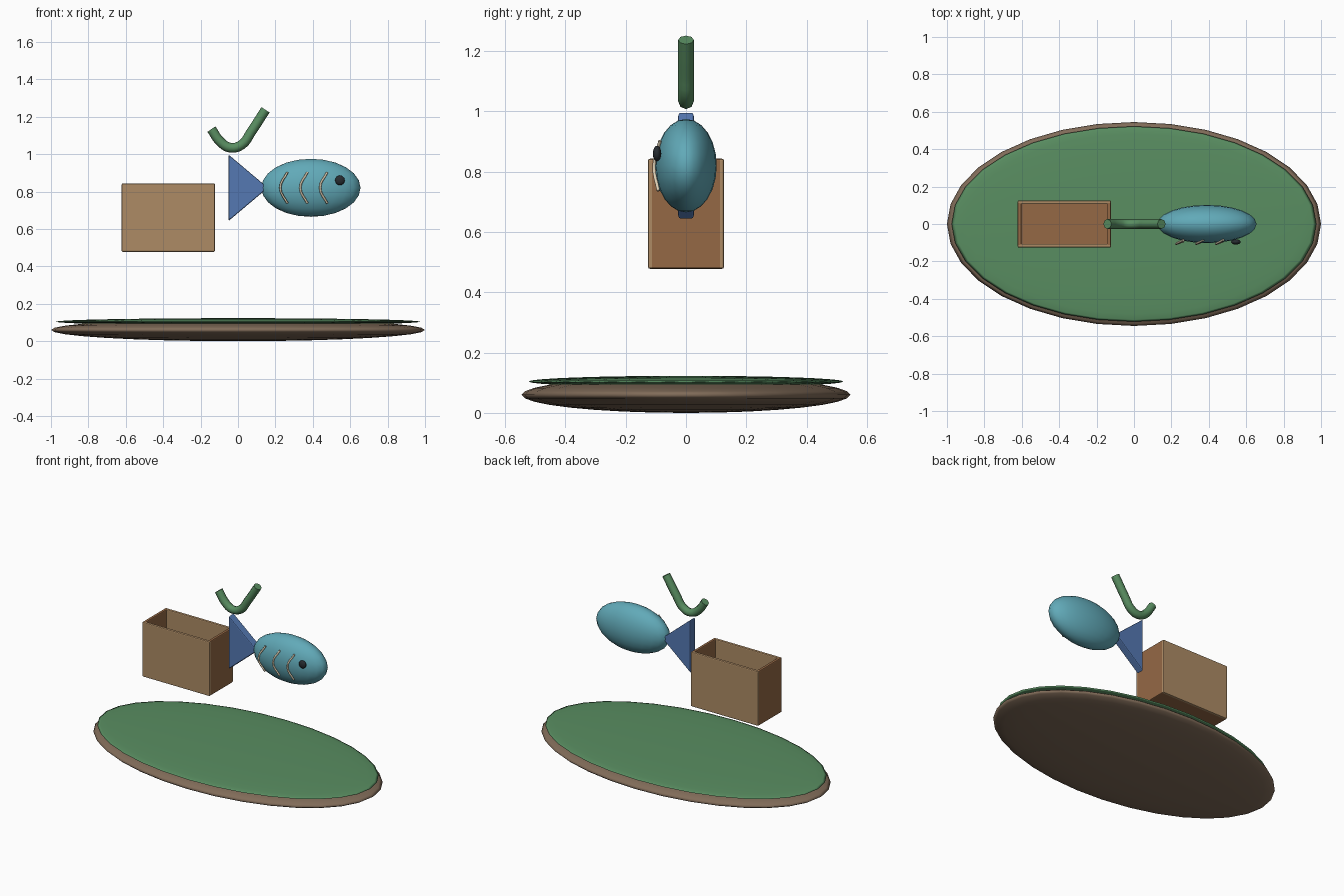
import bpy, bmesh, math

if "Cube" in bpy.data.objects:
    bpy.data.objects.remove(bpy.data.objects["Cube"])


def material(name, rgb):
    m = bpy.data.materials.new(name)
    m.diffuse_color = (*rgb, 1)
    m.use_nodes = True
    m.node_tree.nodes["Principled BSDF"].inputs["Base Color"].default_value = m.diffuse_color
    return m


BROWN = material("soil", (0.22, 0.15, 0.10))
GREEN = material("green", (0.10, 0.27, 0.12))
LIGHT = material("light_wood", (0.42, 0.26, 0.13))
DARK = material("dark_wood", (0.30, 0.14, 0.06))
TEAL = material("teal", (0.12, 0.40, 0.48))
BLUE = material("blue", (0.09, 0.19, 0.45))
CREAM = material("cream", (0.72, 0.62, 0.45))
BLACK = material("black", (0.02, 0.025, 0.03))


def ellipsoid(name, loc, radii, mat, segs=32, rings=16):
    bpy.ops.mesh.primitive_uv_sphere_add(segments=segs, ring_count=rings, location=loc)
    o = bpy.context.object
    o.name, o.scale = name, radii
    bpy.ops.object.transform_apply(location=False, rotation=False, scale=True)
    bpy.ops.object.shade_smooth()
    o.data.materials.append(mat)
    return o


def bevel(o, width):
    b = o.modifiers.new("bevel", 'BEVEL')
    b.width, b.segments = width, 2


def panel(name, lo, hi, mat):
    bpy.ops.mesh.primitive_cube_add(size=1, location=[(a + b) / 2 for a, b in zip(lo, hi)])
    o = bpy.context.object
    o.name, o.scale = name, [b - a for a, b in zip(lo, hi)]
    bpy.ops.object.transform_apply(location=False, rotation=False, scale=True)
    o.data.materials.append(mat)
    bevel(o, 0.006)


def tube(name, pts, radius, mat, res):
    c = bpy.data.curves.new(name, 'CURVE')
    c.dimensions = '3D'
    c.bevel_depth, c.bevel_resolution, c.use_fill_caps = radius, res, True
    c.resolution_u = 4
    s = c.splines.new('BEZIER')
    s.bezier_points.add(len(pts) - 1)
    for bp, p in zip(s.bezier_points, pts):
        bp.co = p
        bp.handle_left_type = bp.handle_right_type = 'AUTO'
    o = bpy.data.objects.new(name, c)
    bpy.context.collection.objects.link(o)
    c.materials.append(mat)


# Island base and grass layer
ellipsoid("island_base", (0, 0, 0.06), (1, 0.545, 0.06), BROWN)
ellipsoid("grass_top", (0, 0, 0.104), (0.975, 0.522, 0.019), GREEN)

# Open box made of panels
x0, x1, w, z0, z1, t = -0.622, -0.123, 0.126, 0.478, 0.843, 0.02
panel("box_front", (x0, -w, z0), (x1, -w + t, z1), LIGHT)
panel("box_back", (x0, w - t, z0), (x1, w, z1), LIGHT)
panel("box_left", (x0, -w + 0.004, z0), (x0 + t, w - 0.004, z1), DARK)
panel("box_right", (x1 - t, -w + 0.004, z0), (x1, w - 0.004, z1), DARK)
panel("box_bottom", (x0 + 0.004, -w + 0.004, z0), (x1 - 0.004, w - 0.004, z0 + t), DARK)

# Fish body and eye
ellipsoid("fish_body", (0.39, 0, 0.82), (0.265, 0.102, 0.155), TEAL, 24, 12)
ellipsoid("fish_eye", (0.545, -0.096, 0.86), (0.026, 0.014, 0.026), BLACK, 16, 8)

# Triangular tail fin
bm = bmesh.new()
tri = [bm.verts.new((x, -0.026, z)) for x, z in ((-0.05, 0.643), (0.16, 0.82), (-0.05, 0.997))]
face = bm.faces.new(tri)
ext = bmesh.ops.extrude_face_region(bm, geom=[face])
bmesh.ops.translate(bm, vec=(0, 0.052, 0),
                    verts=[v for v in ext["geom"] if isinstance(v, bmesh.types.BMVert)])
bmesh.ops.recalc_face_normals(bm, faces=bm.faces)
me = bpy.data.meshes.new("fish_tail")
bm.to_mesh(me)
bm.free()
tail = bpy.data.objects.new("fish_tail", me)
bpy.context.collection.objects.link(tail)
me.materials.append(BLUE)
bevel(tail, 0.006)

# Scale marks on the front side
for i, x in enumerate((0.226, 0.333, 0.439)):
    tube(f"scale_mark_{i + 1}", [(x + 0.038, -0.086, 0.903), (x, -0.106, 0.82),
                                 (x + 0.038, -0.092, 0.737)], 0.006, CREAM, 1)

# Curved green stem
tube("stem", [(-0.142, 0, 1.134), (-0.095, 0, 1.067), (-0.04, 0, 1.034),
              (0.022, 0, 1.052), (0.07, 0, 1.118), (0.147, 0, 1.237)], 0.026, GREEN, 2)
